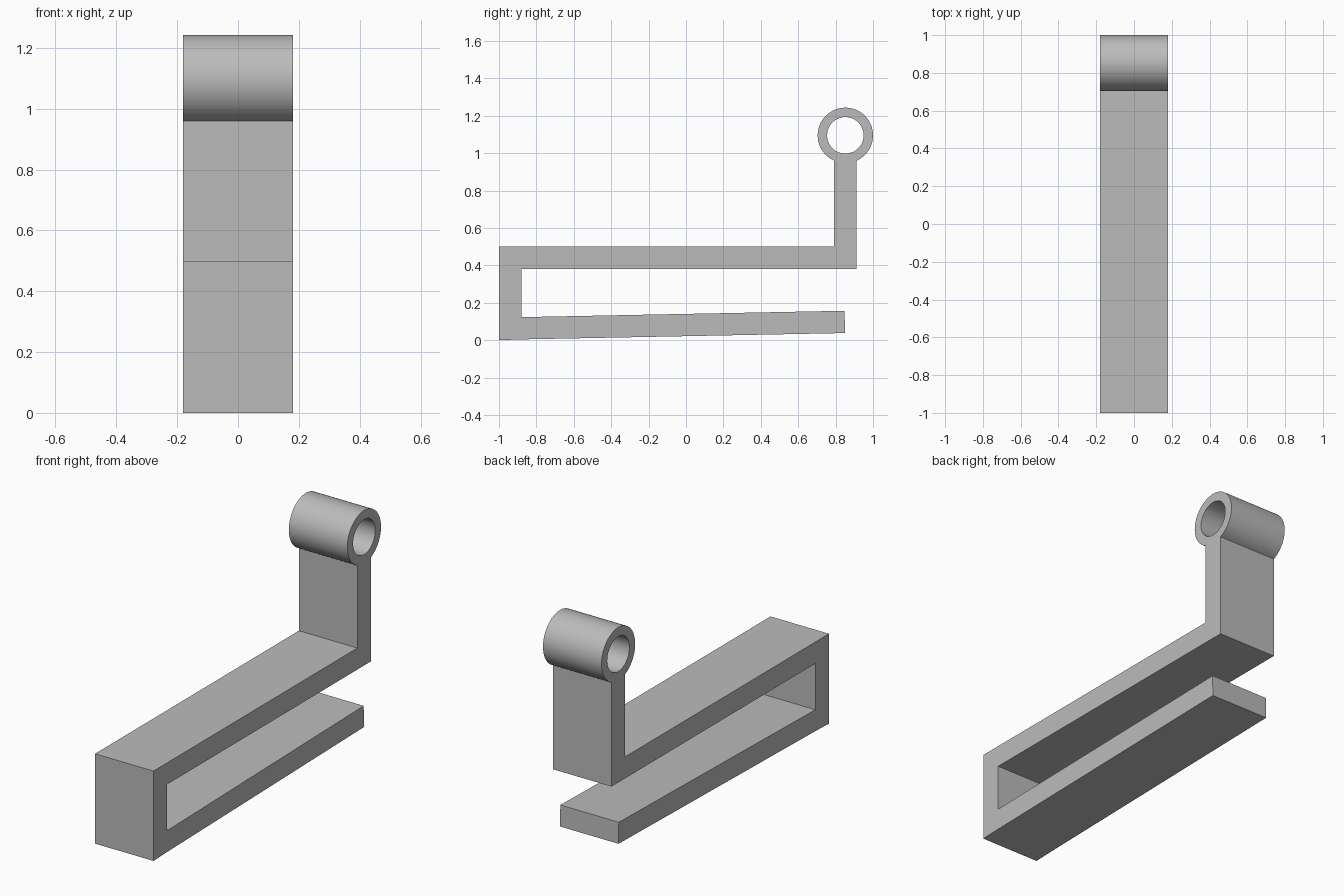
import bpy, bmesh, math

cube = bpy.data.objects.get("Cube")
if cube:
    bpy.data.objects.remove(cube, do_unlink=True)

HALF_WIDTH = 0.18
CY, CZ = 0.852, 1.095          # ring centre
OUTER, INNER = 0.148, 0.0975
STEM_HALF = 0.06
SEGMENTS = 72

grey = bpy.data.materials.new("plain grey")
grey.use_nodes = True
colour = (0.5, 0.5, 0.5, 1)
grey.diffuse_color = colour
grey.node_tree.nodes["Principled BSDF"].inputs["Base Color"].default_value = colour


def ring_point(radius, angle):
    return (CY + radius * math.cos(angle), CZ + radius * math.sin(angle))


# Ring angles: a short arc over the stem, then the long way round
spread = math.asin(STEM_HALF / OUTER)
down = -math.pi / 2
arc_steps = 10
long_steps = SEGMENTS - arc_steps
angles = [down - spread + 2 * spread * i / arc_steps for i in range(arc_steps)]
angles += [down + spread + (2 * math.pi - 2 * spread) * i / long_steps
           for i in range(long_steps)]

bm = bmesh.new()


def add_points(points):
    return [bm.verts.new((-HALF_WIDTH, y, z)) for y, z in points]


outer = add_points([ring_point(OUTER, a) for a in angles])
inner = add_points([ring_point(INNER, a) for a in angles])
for i in range(SEGMENTS):
    j = (i + 1) % SEGMENTS
    bm.faces.new((outer[i], outer[j], inner[j], inner[i]))

# Stem, upper arm, front wall and sloping lower arm as one bent strip
stem_front, stem_back = CY - STEM_HALF, CY + STEM_HALF
strip = add_points([
    (stem_back, 0.38), (-0.88, 0.38), (-0.88, 0.123), (0.848, 0.157),
    (0.85, 0.038), (-0.88, 0.004), (-1, 0), (-1, 0.5), (stem_front, 0.5)])
bm.faces.new(strip + outer[:arc_steps + 1])

# Give the side profile its width
bmesh.ops.recalc_face_normals(bm, faces=bm.faces)
sides = bmesh.ops.extrude_face_region(bm, geom=bm.faces[:])
moved = [v for v in sides["geom"] if isinstance(v, bmesh.types.BMVert)]
bmesh.ops.translate(bm, verts=moved, vec=(2 * HALF_WIDTH, 0, 0))
bmesh.ops.recalc_face_normals(bm, faces=bm.faces)

mesh = bpy.data.meshes.new("clip_bracket")
bm.to_mesh(mesh)
bm.free()
mesh.materials.append(grey)
clip = bpy.data.objects.new("clip_bracket", mesh)
bpy.context.collection.objects.link(clip)

# Smooth the ring, keep the folds crisp
bpy.ops.object.select_all(action="DESELECT")
clip.select_set(True)
bpy.context.view_layer.objects.active = clip
bpy.ops.object.shade_smooth_by_angle(angle=math.radians(30))
# The nearly flat crease under the lower arm stays sharp too
for edge in mesh.edges:
    if all(mesh.vertices[v].co.z < 0.01 for v in edge.vertices):
        edge.use_edge_sharp = True
